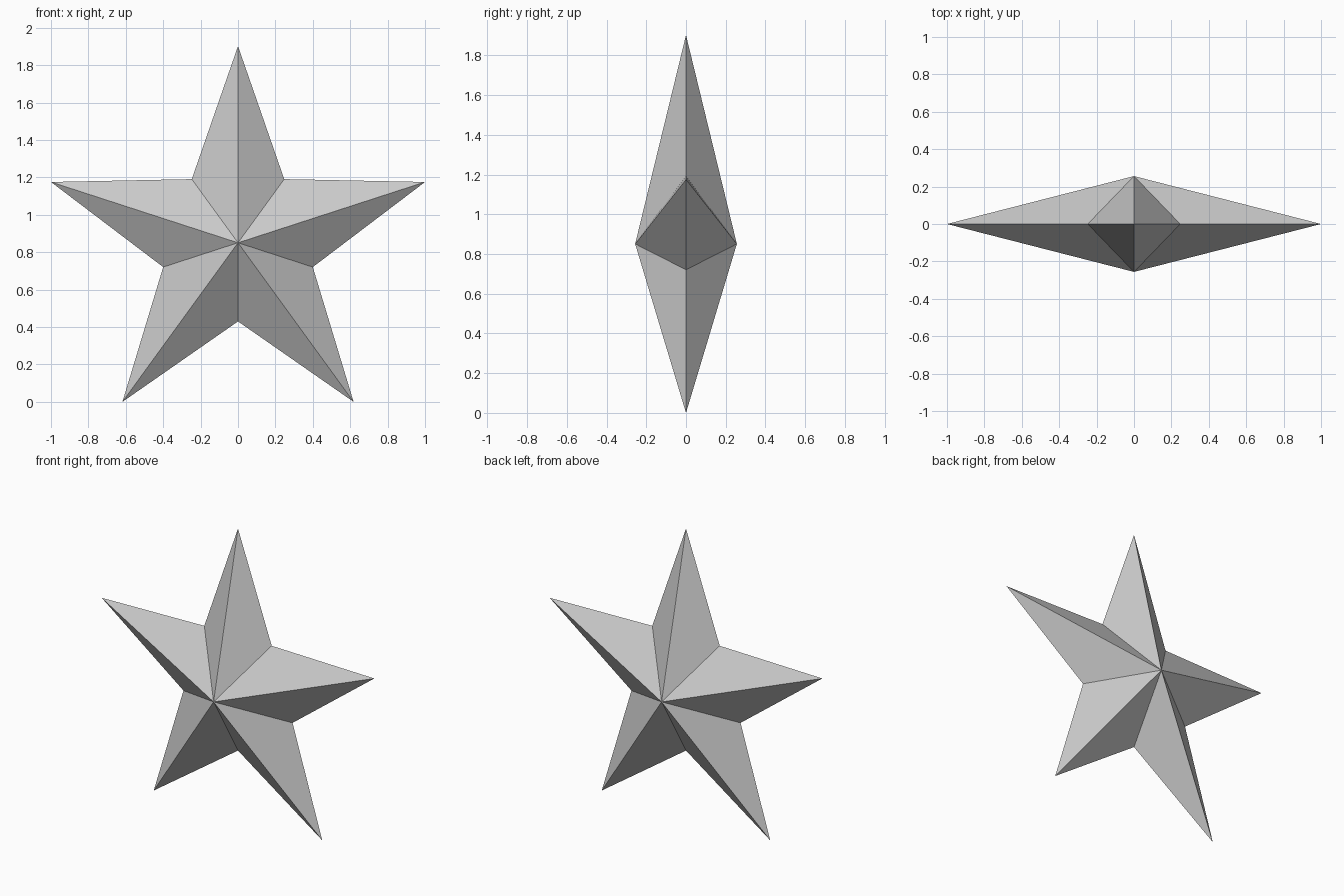
import bpy
import bmesh
from math import sin, cos, radians

if "Cube" in bpy.data.objects:
    bpy.data.objects.remove(bpy.data.objects["Cube"])

OUTER = 1 / sin(radians(72))      # tip radius, gives a 2 unit span
INNER = 0.4 * OUTER               # notch radius
DEPTH = 0.256                     # half thickness at the centre
CENTRE_Z = OUTER * cos(radians(36))

bm = bmesh.new()

# Star outline: alternating tips and notches
rim = []
for i in range(10):
    r = INNER if i % 2 else OUTER
    a = radians(36 * i)
    rim.append(bm.verts.new((r * sin(a), 0, CENTRE_Z + r * cos(a))))

# Front and back peaks, fanned out to the outline
for y in (-DEPTH, DEPTH):
    peak = bm.verts.new((0, y, CENTRE_Z))
    for i in range(10):
        bm.faces.new((peak, rim[i], rim[(i + 1) % 10]))

bmesh.ops.recalc_face_normals(bm, faces=bm.faces[:])
mesh = bpy.data.meshes.new("star")
bm.to_mesh(mesh)
bm.free()
bpy.context.collection.objects.link(bpy.data.objects.new("star", mesh))
